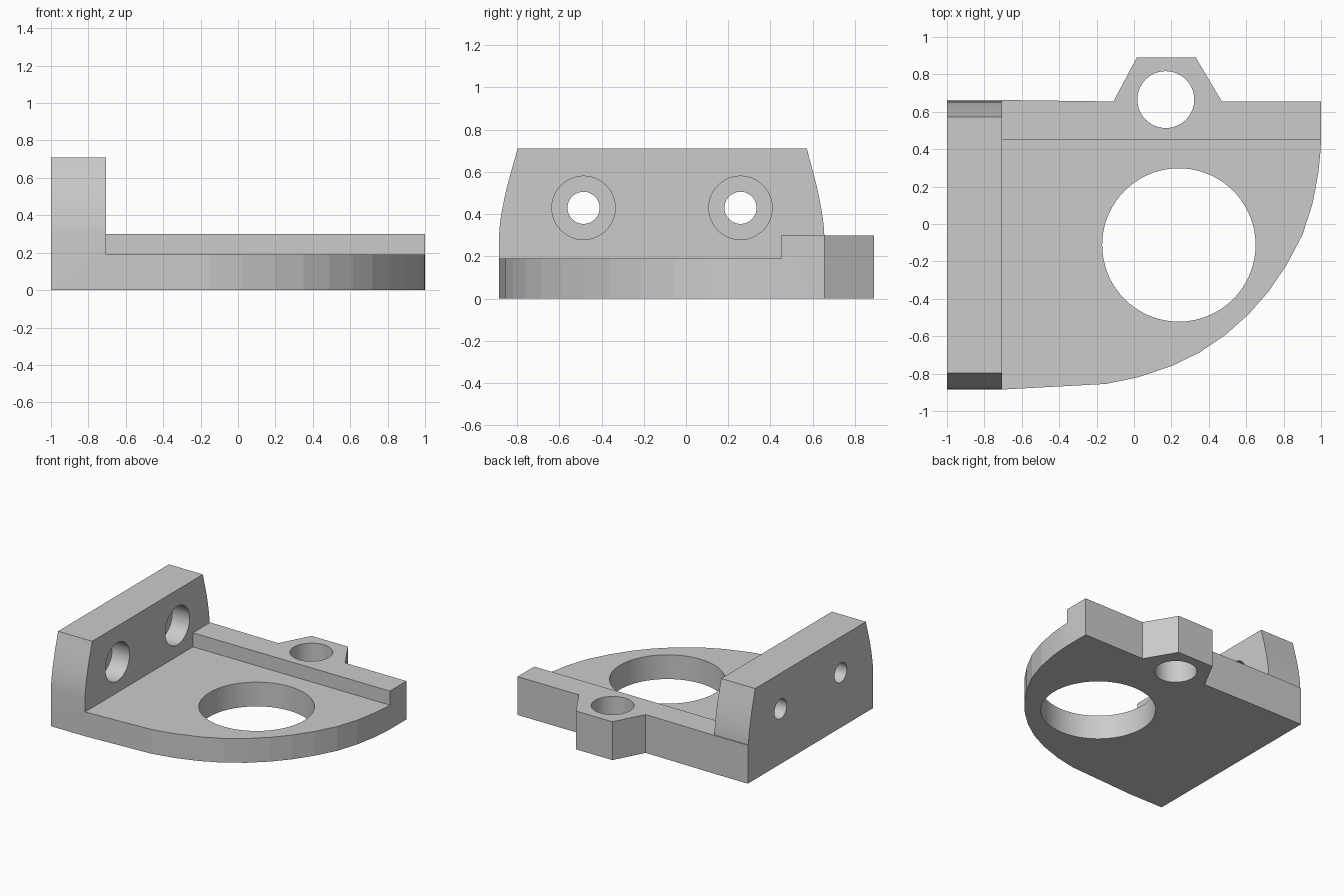
import bpy, bmesh, math
from mathutils import Matrix, Vector

if "Cube" in bpy.data.objects:
    bpy.data.objects.remove(bpy.data.objects["Cube"])

grey = bpy.data.materials.new("plain_grey")
grey.use_nodes = True
COLOUR = (0.6, 0.6, 0.6, 1)
grey.diffuse_color = COLOUR
grey.node_tree.nodes["Principled BSDF"].inputs["Base Color"].default_value = COLOUR

UP = Matrix.Identity(4)
# local x, y, z become world y, z, x
ALONG_X = Matrix(((0, 0, 1, 0), (1, 0, 0, 0), (0, 1, 0, 0), (0, 0, 0, 1)))


def prism(name, outline, start, end, axis=UP):
    """Extrude a closed outline from start to end along an axis."""
    bm = bmesh.new()
    face = bm.faces.new([bm.verts.new((u, v, start)) for u, v in outline])
    out = bmesh.ops.extrude_face_region(bm, geom=[face])
    moved = [g for g in out["geom"] if isinstance(g, bmesh.types.BMVert)]
    bmesh.ops.translate(bm, verts=moved, vec=Vector((0, 0, end - start)))
    bmesh.ops.transform(bm, matrix=axis, verts=bm.verts)
    bmesh.ops.recalc_face_normals(bm, faces=bm.faces)
    mesh = bpy.data.meshes.new(name)
    bm.to_mesh(mesh)
    bm.free()
    mesh.materials.append(grey)
    obj = bpy.data.objects.new(name, mesh)
    bpy.context.collection.objects.link(obj)
    return obj


def circle(u, v, r, n=72):
    return [(u + r * math.cos(math.tau * i / n), v + r * math.sin(math.tau * i / n))
            for i in range(n)]


def combine(body, tool, operation="DIFFERENCE"):
    mod = body.modifiers.new("cut", "BOOLEAN")
    mod.operation, mod.solver, mod.object = operation, "EXACT", tool
    bpy.context.view_layer.objects.active = body
    bpy.ops.object.modifier_apply(modifier=mod.name)
    bpy.data.objects.remove(tool)


# Plan outline: curved front edge, straight back edge with a tapered lug
plan = [(-1, -.885), (-.705, -.885), (-.15, -.855), (.02, -.82), (.2, -.76),
        (.35, -.687), (.49, -.592), (.615, -.48), (.72, -.36), (.815, -.22),
        (.9, -.06), (.955, .11), (.985, .27), (.997, .39), (1, .45), (1, .655),
        (.47, .655), (.33, .89), (.015, .89), (-.11, .655), (-.705, .663), (-1, .663)]
body = prism("mounting_bracket", plan, 0, .71)

# Step above the plate and the back rail, leaving the upright wall
step = [(-1.2, .19), (.45, .19), (.45, .3), (1.2, .3), (1.2, 1), (-1.2, 1)]
combine(body, prism("step_cutter", step, -.705, 1.2, ALONG_X))

# Bowed ends of the upright wall
HEIGHTS = 10
bow = [(t / HEIGHTS) for t in range(HEIGHTS + 1)]
back = [(.655 - .085 * t ** 1.5, .3 + .41 * t) for t in bow]
front = [(-.885 + .09 * t ** 1.5, .3 + .41 * t) for t in reversed(bow)]
back[-1], front[0] = (.57, .72), (-.795, .72)
wall = [(-1.2, -.2), (1.2, -.2), (1.2, .3)] + back + front + [(-1.2, .3)]
combine(body, prism("wall_profile", wall, -1.2, 1.2, ALONG_X), "INTERSECT")

# Plate opening and lug hole
for x, y, r in ((.24, -.112, .41), (.17, .665, .152)):
    combine(body, prism("hole_cutter", circle(x, y, r), -.1, .6))

# Counterbored screw holes through the wall
for y in (-.485, .258):
    combine(body, prism("screw_cutter", circle(y, .43, .076), -1.1, -.6, ALONG_X))
    combine(body, prism("counterbore_cutter", circle(y, .43, .15), -.855, -.6, ALONG_X))

# Smooth holes and wall ends, flat facets elsewhere
bpy.ops.object.select_all(action="DESELECT")
body.select_set(True)
bpy.context.view_layer.objects.active = body
bpy.ops.object.shade_smooth_by_angle(angle=math.radians(6))
